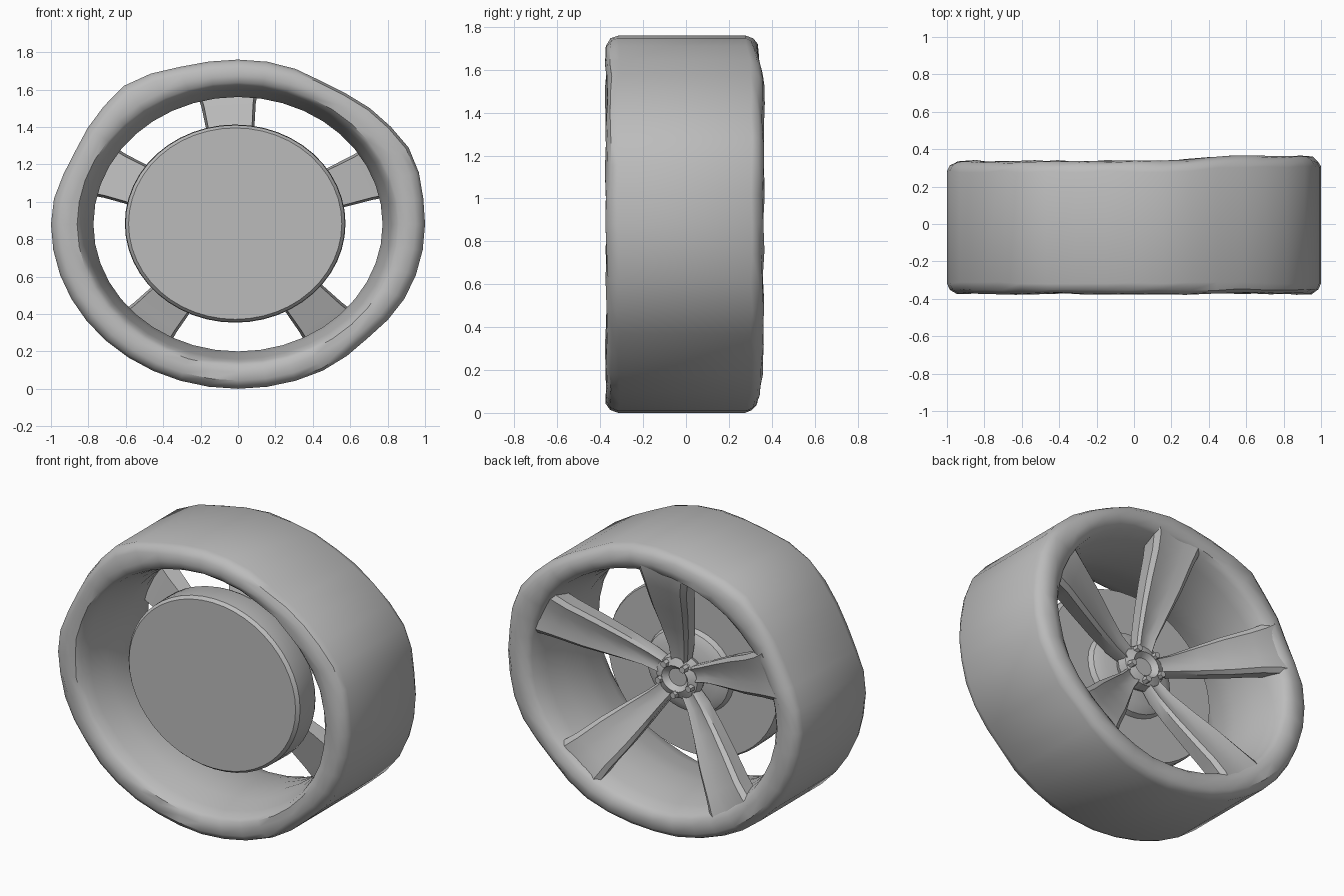
import bpy, bmesh, math, random
from math import sin, cos, radians, degrees, atan2, exp, tau

if "Cube" in bpy.data.objects:
    bpy.data.objects.remove(bpy.data.objects["Cube"])

random.seed(4)
SQUASH = 0.88          # the wheel is wider than it is tall
MID = 0.88             # height of the axle

grey = bpy.data.materials.new("plain grey")
grey.use_nodes = True
grey.diffuse_color = (0.5, 0.5, 0.5, 1)
grey.node_tree.nodes["Principled BSDF"].inputs["Base Color"].default_value = (0.5, 0.5, 0.5, 1)


def point(r, angle, y):
    return (r * cos(angle), y, MID + SQUASH * r * sin(angle))


def finish(name, bm, sharp=30):
    bmesh.ops.recalc_face_normals(bm, faces=bm.faces)
    mesh = bpy.data.meshes.new(name)
    bm.to_mesh(mesh)
    bm.free()
    mesh.materials.append(grey)
    obj = bpy.data.objects.new(name, mesh)
    bpy.context.collection.objects.link(obj)
    bpy.ops.object.select_all(action='DESELECT')
    obj.select_set(True)
    bpy.context.view_layer.objects.active = obj
    bpy.ops.object.shade_smooth_by_angle(angle=radians(sharp))


def lathe(name, profile, sides, closed=False, wear=None, sharp=30):
    """Spin (radius, depth) points round the axle."""
    bm = bmesh.new()
    rings = [[bm.verts.new(point(r, tau * i / sides, y)) for i in range(sides)]
             for r, y in profile]
    pairs = list(zip(rings, rings[1:]))
    if closed:
        pairs.append((rings[-1], rings[0]))
    else:
        bm.faces.new(rings[0])
        bm.faces.new(rings[-1])
    for a, b in pairs:
        for i in range(sides):
            j = (i + 1) % sides
            bm.faces.new((a[i], a[j], b[j], b[i]))
    if wear:
        for v in bm.verts:
            wear(v.co)
    finish(name, bm, sharp)


def worn_rim(co):
    """Dent the outline and make the edges uneven."""
    dz = (co.z - MID) / SQUASH
    r = math.hypot(co.x, dz)
    angle = degrees(atan2(dz, co.x))
    if r > 0.9:
        for centre, amount in ((124, 0.04), (25, 0.025), (60, -0.025),
                               (156, -0.025), (-45, -0.02)):
            k = 1 + amount * exp(-((angle - centre) / 11) ** 2)
            co.x *= k
            co.z = MID + (co.z - MID) * k
    # the back swells on one side
    if co.y > 0.25:
        co.y += 0.025 * min(1, max(0, (co.x - 0.2) / 0.3))
    if abs(co.y) > 0.25:
        co.y += random.uniform(-0.006, 0.006)


# Rim with flat lips, rounded shoulders and a waisted inner barrel
lathe("rim", [(1.0, -0.315), (0.985, -0.35), (0.95, -0.37), (0.90, -0.373),
              (0.86, -0.365), (0.838, -0.34), (0.82, -0.28), (0.79, -0.16),
              (0.773, -0.05), (0.782, 0.1), (0.805, 0.22), (0.83, 0.30),
              (0.855, 0.325), (0.90, 0.337), (0.955, 0.33), (0.985, 0.31),
              (1.0, 0.28)],
      40, closed=True, wear=worn_rim, sharp=40)


def shift_disc(co):
    """The disc sits slightly off the axle and is a little rounder."""
    co.x -= 0.015
    co.z = MID + (co.z - MID) * 1.02 + 0.003


# Front disc, with a raised bell on its back
lathe("front_disc", [(0.57, -0.23), (0.587, -0.21), (0.59, -0.07), (0.58, -0.05)],
      48, wear=shift_disc)
lathe("disc_bell", [(0.30, -0.06), (0.28, -0.02), (0.22, 0.01)], 32)

# Axle and hub
lathe("axle", [(0.11, 0.0), (0.11, 0.04)], 20)
lathe("hub", [(0.13, 0.0), (0.15, 0.04), (0.14, 0.09), (0.09, 0.11), (0.06, 0.08)], 20)


def spoke(name, turn):
    """Broad spoke that widens and rises from the hub to the rim lip."""
    stations = [(0.09, 0.09, 0.05, 0.07), (0.22, 0.115, 0.065, 0.09),
                (0.38, 0.17, 0.095, 0.10), (0.55, 0.235, 0.125, 0.11),
                (0.72, 0.295, 0.145, 0.12), (0.82, 0.325, 0.165, 0.12),
                (0.89, 0.335, 0.19, 0.10)]
    a = radians(turn)
    bm = bmesh.new()
    rings = []
    for r, y, half, deep in stations:
        section = [(-1, -0.02), (-0.8, 0), (-0.3, -0.012), (0.3, -0.012),
                   (0.8, 0), (1, -0.02), (0.9, -deep), (-0.9, -deep)]
        ring = []
        for s, dy in section:
            w = s * half
            ring.append(bm.verts.new((r * cos(a) - w * sin(a), y + dy,
                                      MID + SQUASH * (r * sin(a) + w * cos(a)))))
        rings.append(ring)
    for p, q in zip(rings, rings[1:]):
        for i in range(len(p)):
            j = (i + 1) % len(p)
            bm.faces.new((p[i], p[j], q[j], q[i]))
    bm.faces.new(rings[0])
    bm.faces.new(rings[-1])
    finish(name, bm, 35)


names = ("top", "upper_left", "upper_right", "lower_left", "lower_right")
for label, turn in zip(names, (94, 23, 156, -52, -128)):
    spoke(label + "_spoke", turn)

# Five bolt heads round the hub
for k in range(5):
    bm = bmesh.new()
    bmesh.ops.create_cone(bm, cap_ends=True, segments=6, radius1=0.025,
                          radius2=0.02, depth=0.06)
    x, y, z = point(0.11, radians(54 + 72 * k), 0.1)
    for v in bm.verts:
        v.co = (x + v.co.x, y + v.co.z, z + v.co.y)
    finish("hub_bolt_%d" % (k + 1), bm)
